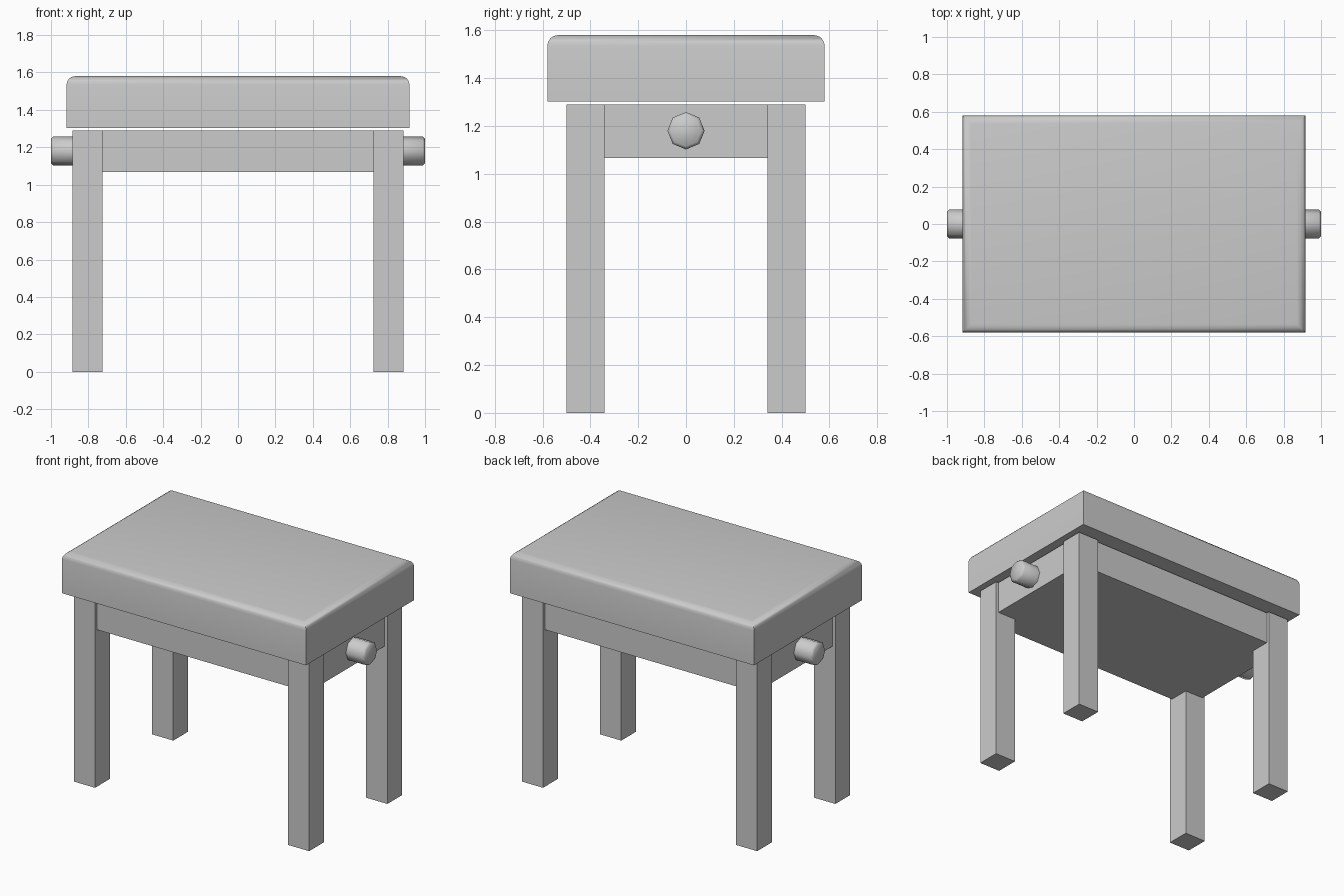
import bpy, bmesh, math
from mathutils import Matrix

if "Cube" in bpy.data.objects:
    bpy.data.objects.remove(bpy.data.objects["Cube"])


def new_object(name, bm):
    mesh = bpy.data.meshes.new(name)
    bmesh.ops.recalc_face_normals(bm, faces=bm.faces[:])
    bm.to_mesh(mesh)
    bm.free()
    obj = bpy.data.objects.new(name, mesh)
    bpy.context.collection.objects.link(obj)
    return obj


def box_mesh(x0, x1, y0, y1, z0, z1):
    bm = bmesh.new()
    bmesh.ops.create_cube(bm, size=1)
    bmesh.ops.scale(bm, vec=(x1 - x0, y1 - y0, z1 - z0), verts=bm.verts)
    bmesh.ops.translate(bm, vec=((x0 + x1) / 2, (y0 + y1) / 2, (z0 + z1) / 2), verts=bm.verts)
    return bm


def smooth(obj):
    bpy.ops.object.select_all(action='DESELECT')
    obj.select_set(True)
    bpy.context.view_layer.objects.active = obj
    bpy.ops.object.shade_smooth_by_angle(angle=math.radians(50))


# Padded seat: only the top rim is rounded
bm = box_mesh(-0.917, 0.917, -0.58, 0.58, 1.302, 1.58)
rim = [e for e in bm.edges if all(v.co.z > 1.5 for v in e.verts)]
bmesh.ops.bevel(bm, geom=rim, offset=0.045, offset_type='OFFSET',
                segments=4, profile=0.5, affect='EDGES')
smooth(new_object("seat", bm))

# Apron box, slightly inset from the outer leg faces
new_object("apron", box_mesh(-0.865, 0.865, -0.48, 0.48, 1.067, 1.29))

# Four square legs
for side, sx in (("left", -1), ("right", 1)):
    for end, sy in (("front", -1), ("back", 1)):
        cx, cy = sx * 0.805, sy * 0.42
        new_object(f"{end}_{side}_leg",
                   box_mesh(cx - 0.08, cx + 0.08, cy - 0.08, cy + 0.08, 0, 1.29))

# Octagonal height adjustment knobs with a chamfered outer end
for side, sx in (("left", -1), ("right", 1)):
    bm = bmesh.new()
    bmesh.ops.create_cone(bm, cap_ends=True, segments=8, radius1=0.078, radius2=0.078, depth=0.16)
    outer = [e for e in bm.edges if all(v.co.z > 0 for v in e.verts)]
    bmesh.ops.bevel(bm, geom=outer, offset=0.012, offset_type='OFFSET',
                    segments=1, profile=0.5, affect='EDGES')
    bmesh.ops.transform(bm, verts=bm.verts,
                        matrix=Matrix.Translation((sx * 0.92, 0, 1.18))
                        @ Matrix.Rotation(sx * math.pi / 2, 4, 'Y'))
    smooth(new_object(f"{side}_knob", bm))
